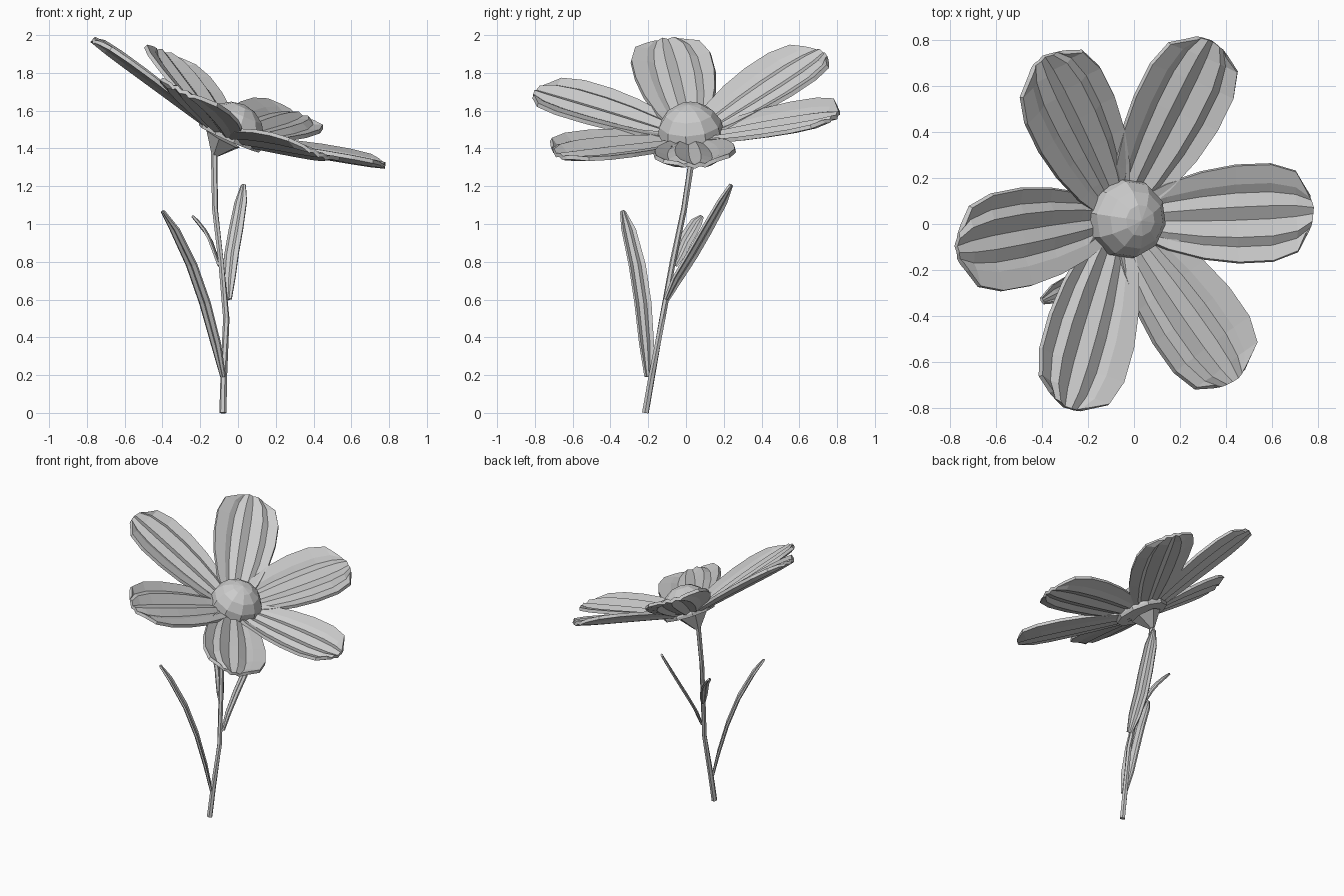
import bpy, bmesh, math
from mathutils import Vector

cube = bpy.data.objects.get("Cube")
if cube:
    bpy.data.objects.remove(cube, do_unlink=True)

grey = bpy.data.materials.new("plain grey")
grey.use_nodes = True
grey.diffuse_color = (0.6, 0.6, 0.6, 1)
grey.node_tree.nodes["Principled BSDF"].inputs["Base Color"].default_value = (0.6, 0.6, 0.6, 1)


def finish(name, bm):
    bmesh.ops.recalc_face_normals(bm, faces=bm.faces)
    mesh = bpy.data.meshes.new(name)
    bm.to_mesh(mesh)
    bm.free()
    mesh.materials.append(grey)
    obj = bpy.data.objects.new(name, mesh)
    bpy.context.collection.objects.link(obj)
    return obj


def tube(name, path, radii, sides):
    """Loft rings of the given radii along a path and cap both ends."""
    bm = bmesh.new()
    path = [Vector(p) for p in path]
    rings = []
    for i, p in enumerate(path):
        along = path[min(i + 1, len(path) - 1)] - path[max(i - 1, 0)]
        turn = along.to_track_quat('Z', 'Y')
        ring = []
        for k in range(sides):
            a = math.tau * k / sides
            ring.append(bm.verts.new(p + turn @ Vector((math.cos(a), math.sin(a), 0)) * radii[i]))
        rings.append(ring)
    for a, b in zip(rings, rings[1:]):
        for k in range(sides):
            j = (k + 1) % sides
            bm.faces.new((a[k], a[j], b[j], b[k]))
    bm.faces.new(rings[0])
    bm.faces.new(rings[-1])
    return finish(name, bm)


def blade(name, spine, side, widths, pleats, thickness):
    """Pleated strip along a spine; pleats are (across, height) pairs."""
    bm = bmesh.new()
    spine = [Vector(p) for p in spine]
    rows = []
    for i, p in enumerate(spine):
        along = (spine[min(i + 1, len(spine) - 1)] - spine[max(i - 1, 0)]).normalized()
        across = (side - along * side.dot(along)).normalized()
        up = along.cross(across)
        rows.append([bm.verts.new(p + across * (v * widths[i])
                                  + up * (h * widths[i])
                                  - along * (TIP_ROUND * v * v * widths[i] if i == len(spine) - 1 else 0))
                     for v, h in pleats])
    for a, b in zip(rows, rows[1:]):
        for k in range(len(pleats) - 1):
            bm.faces.new((a[k], a[k + 1], b[k + 1], b[k]))
    obj = finish(name, bm)
    mod = obj.modifiers.new("thickness", 'SOLIDIFY')
    mod.thickness = thickness
    mod.offset = 0
    return obj


TIP_ROUND = 0.35
HEAD = Vector((-0.06, 0.025, 1.445))
FACING = Vector((0.4, -0.06, 0.9)).normalized()

# Petals: six pleated blades fanned around the head
PETAL_PLEATS = [(-1, .13), (-.68, .0), (-.48, .09), (-.14, -.06),
                (.14, .05), (.42, -.05), (.62, .05), (1, .14)]
STATIONS = [0.1, 0.24, 0.42, 0.6, 0.78, 0.91, 1.0]
PETAL_WIDTHS = [0.09, 0.145, 0.19, 0.213, 0.212, 0.175, 0.10]
TIPS = {
    "left": (0.78, 0.06, 1.31),
    "back_left": (0.33, 0.80, 1.575),
    "back_right": (-0.40, 0.72, 1.91),
    "right": (-0.77, -0.11, 1.975),
    "front_right": (-0.29, -0.80, 1.70),
    "front_left": (0.44, -0.68, 1.365),
}
for place, tip in TIPS.items():
    reach = Vector(tip) - HEAD
    spine = [HEAD + reach * t + FACING * (0.005 * math.sin(math.pi * t)) for t in STATIONS]
    blade("petal_" + place, spine, FACING.cross(reach), PETAL_WIDTHS, PETAL_PLEATS, 0.022)

# Domed flower centre
bm = bmesh.new()
bmesh.ops.create_uvsphere(bm, u_segments=10, v_segments=8, radius=0.18)
bmesh.ops.bisect_plane(bm, geom=bm.verts[:] + bm.edges[:] + bm.faces[:],
                       plane_co=(0, 0, -0.02), plane_no=(0, 0, -1), clear_outer=True)
bmesh.ops.holes_fill(bm, edges=[e for e in bm.edges if e.is_boundary])
dome = finish("flower_centre", bm)
dome.location = (-0.04, 0.025, 1.468)
dome.rotation_euler = FACING.to_track_quat('Z', 'Y').to_euler()

# Stem and the flaring cup under the petals
tube("stem", [(-.08, -.215, 0), (-.075, -.18, .2), (-.062, -.125, .5), (-.09, -.07, .8),
              (-.122, -.01, 1.08), (-.126, .04, 1.4)],
     [.019, .018, .017, .016, .016, .018], 6)
tube("flower_cup", [(-.124, .04, 1.365), (-.078, .03, 1.45)], [.02, .105], 6)

# Stem leaves
LEAF_PLEATS = [(-1, .15), (-.5, -.05), (0, .12), (.5, -.05), (1, .15)]
LEAF_WIDTHS = [.02, .043, .05, .05, .042, .014]
LEAVES = {
    "lower_leaf": ([(-.08, -.2, .19), (-.12, -.21, .36), (-.18, -.23, .58), (-.25, -.26, .78),
                    (-.34, -.305, .97), (-.4, -.335, 1.07)], (.5, -.8, 0), 1),
    "middle_leaf": ([(-.05, -.105, .6), (-.049, -.05, .71), (-.037, .03, .84), (-.014, .105, .97),
                     (.013, .19, 1.12), (.03, .24, 1.21)], (.7, -.6, 0), 0.9),
    "upper_leaf": ([(-.1, -.06, .78), (-.118, -.035, .84), (-.143, -.005, .91), (-.17, .025, .96),
                    (-.21, .055, 1.01), (-.24, .085, 1.04)], (.22, .88, -.38), 0.7),
}
for name, (spine, side, size) in LEAVES.items():
    blade(name, spine, Vector(side), [w * size for w in LEAF_WIDTHS], LEAF_PLEATS, 0.012)
